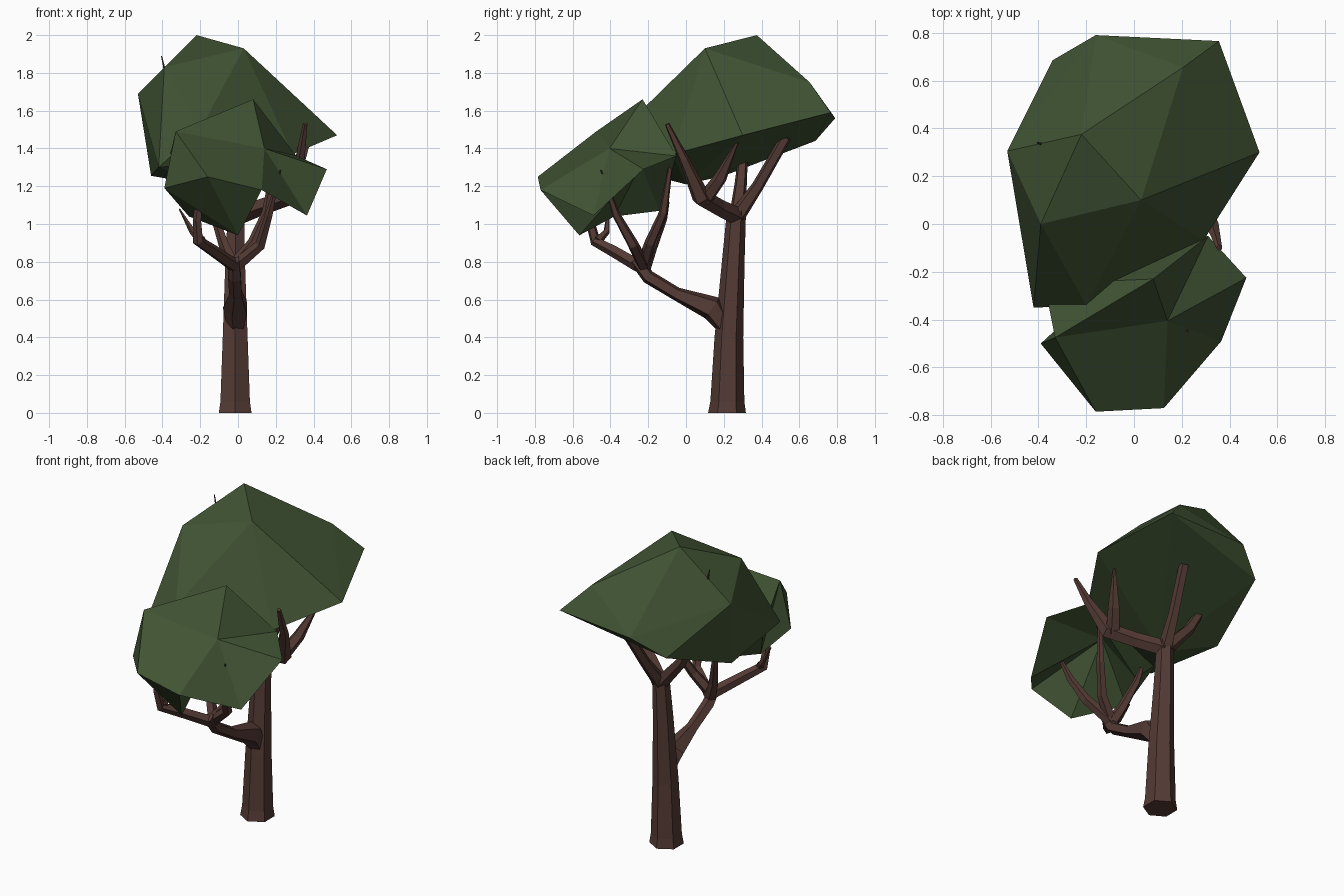
import bpy
import bmesh
from math import cos, sin, tau
from mathutils import Vector

cube = bpy.data.objects.get("Cube")
if cube:
    bpy.data.objects.remove(cube, do_unlink=True)


def make_material(name, colour):
    mat = bpy.data.materials.new(name)
    mat.use_nodes = True
    mat.diffuse_color = (*colour, 1)
    mat.node_tree.nodes["Principled BSDF"].inputs["Base Color"].default_value = (*colour, 1)
    return mat


bark = make_material("bark brown", (0.089, 0.043, 0.035))
leaf = make_material("leaf green", (0.051, 0.086, 0.033))


def finish(bm, name, mat):
    bmesh.ops.recalc_face_normals(bm, faces=bm.faces)
    mesh = bpy.data.meshes.new(name)
    bm.to_mesh(mesh)
    bm.free()
    mesh.materials.append(mat)
    obj = bpy.data.objects.new(name, mesh)
    bpy.context.collection.objects.link(obj)
    return obj


def limb(name, path, radii, sides=5, upright=False):
    """Faceted tube through the points of a path, one radius per point."""
    bm = bmesh.new()
    points = [Vector(p) for p in path]
    last = len(points) - 1
    rings = []
    for i, (p, r) in enumerate(zip(points, radii)):
        along = points[min(i + 1, last)] - points[max(i - 1, 0)]
        if upright:
            along = Vector((0, 0, 1))
        turn = Vector((0, 0, 1)).rotation_difference(along)
        angles = [tau * (k + 0.5) / sides for k in range(sides)]
        rings.append([bm.verts.new(p + turn @ Vector((r * cos(a), r * sin(a), 0)))
                      for a in angles])
    for low, high in zip(rings, rings[1:]):
        for k in range(sides):
            n = (k + 1) % sides
            bm.faces.new((low[k], low[n], high[n], high[k]))
    bm.faces.new(rings[0])
    bm.faces.new(rings[-1])
    return finish(bm, name, bark)


# Trunk, flared at the foot
limb("trunk", [(-.015, .217, 0), (-.015, .219, .06), (-.015, .227, .4),
               (-.015, .25, .8), (-.01, .268, 1.08)],
     (.1, .09, .076, .06, .05), 6, True)

# Low front bough and its forks
limb("low_bough", [(-.01, .21, .45), (-.01, .14, .555), (-.01, -.05, .63),
                   (-.015, -.2, .72), (-.02, -.27, .81)], (.045, .07, .037, .038, .032))
limb("low_fork_right", [(-.02, -.25, .78), (-.12, -.37, .85), (-.21, -.48, .91),
                        (-.215, -.51, 1.02), (-.2, -.5, 1.16)], (.036, .033, .03, .024, .02))
limb("low_twig_right", [(-.19, -.47, .91), (-.24, -.42, .96), (-.31, -.41, 1.08)],
     (.026, .018, .004))
limb("low_fork_middle", [(-.02, -.23, .78), (.08, -.19, .9), (.15, -.12, 1.06),
                         (.19, -.08, 1.32)], (.036, .03, .024, .012))
limb("low_fork_left", [(-.02, -.22, .77), (.12, -.28, .89), (.165, -.37, 1.05),
                       (.225, -.45, 1.285)], (.036, .03, .022, .003))
limb("low_fork_centre", [(-.02, -.22, .77), (-.07, -.18, .88), (-.12, -.12, 1.03),
                         (-.14, -.1, 1.12)], (.036, .03, .022, .014))

# Crown branches
limb("crown_branch_left", [(-.01, .27, 1.04), (.12, .17, 1.09), (.26, .08, 1.14),
                           (.33, -.01, 1.34), (.357, -.1, 1.53)],
     (.05, .046, .05, .028, .013))
limb("crown_fork_left", [(.24, .1, 1.13), (.3, .18, 1.24), (.375, .27, 1.43)],
     (.042, .036, .008))
limb("crown_branch_back", [(-.01, .27, 1.04), (.02, .38, 1.2), (.065, .53, 1.46)],
     (.045, .033, .03))
limb("crown_branch_right", [(-.01, .27, 1.04), (-.17, .29, 1.22), (-.3, .31, 1.45),
                            (-.405, .34, 1.89)], (.045, .034, .022, .003))

# Main canopy: faceted hull
crown_points = [(-.16, .79, 1.56), (.355, .765, 1.59), (.525, .30, 1.47),
                (-.34, .685, 1.44), (-.53, .305, 1.69), (-.39, 0, 1.83),
                (-.42, -.35, 1.30), (-.2, -.34, 1.5), (.03, .10, 1.93),
                (.205, .655, 1.75), (-.22, .375, 2), (-.46, .2, 1.255),
                (-.2, 0, 1.21), (.29, -.07, 1.37)]
bm = bmesh.new()
for p in crown_points:
    bm.verts.new(p)
hull = bmesh.ops.convex_hull(bm, input=bm.verts)
bmesh.ops.delete(bm, geom=list({v for v in hull["geom_interior"]
                                if isinstance(v, bmesh.types.BMVert)}), context="VERTS")
finish(bm, "main_canopy", leaf)

# Front canopy: faceted cap with a hollow underside
points = dict(
    top=(.08, -.23, 1.66), brow=(.14, -.405, 1.40), crest=(-.33, -.475, 1.49),
    back=(.31, -.05, 1.36), left=(.47, -.225, 1.29), left_low=(.365, -.49, 1.045),
    front_l=(.125, -.77, 1.18), front_r=(-.16, -.785, 1.25), chin=(0, -.565, .94),
    right=(-.39, -.5, 1.19), right_low=(-.26, -.38, 1.04), rear_low=(-.13, -.14, 1.07),
    rear=(-.375, -.25, 1.3), hollow=(.04, -.24, 1.31))
faces = ["top crest brow", "top brow back", "brow left back", "brow left_low left",
         "brow front_l left_low", "brow crest front_r", "brow front_r front_l",
         "crest right front_r", "right chin front_r", "front_r chin front_l",
         "right right_low chin", "crest rear right_low", "crest right_low right",
         "crest top rear", "top back rear", "back rear_low rear", "rear rear_low right_low"]
rim = "back left left_low front_l chin right_low rear_low back".split()
faces += [f"hollow {a} {b}" for a, b in zip(rim, rim[1:])]
bm = bmesh.new()
verts = {key: bm.verts.new(p) for key, p in points.items()}
for face in faces:
    bm.faces.new([verts[key] for key in face.split()])
finish(bm, "front_canopy", leaf)
